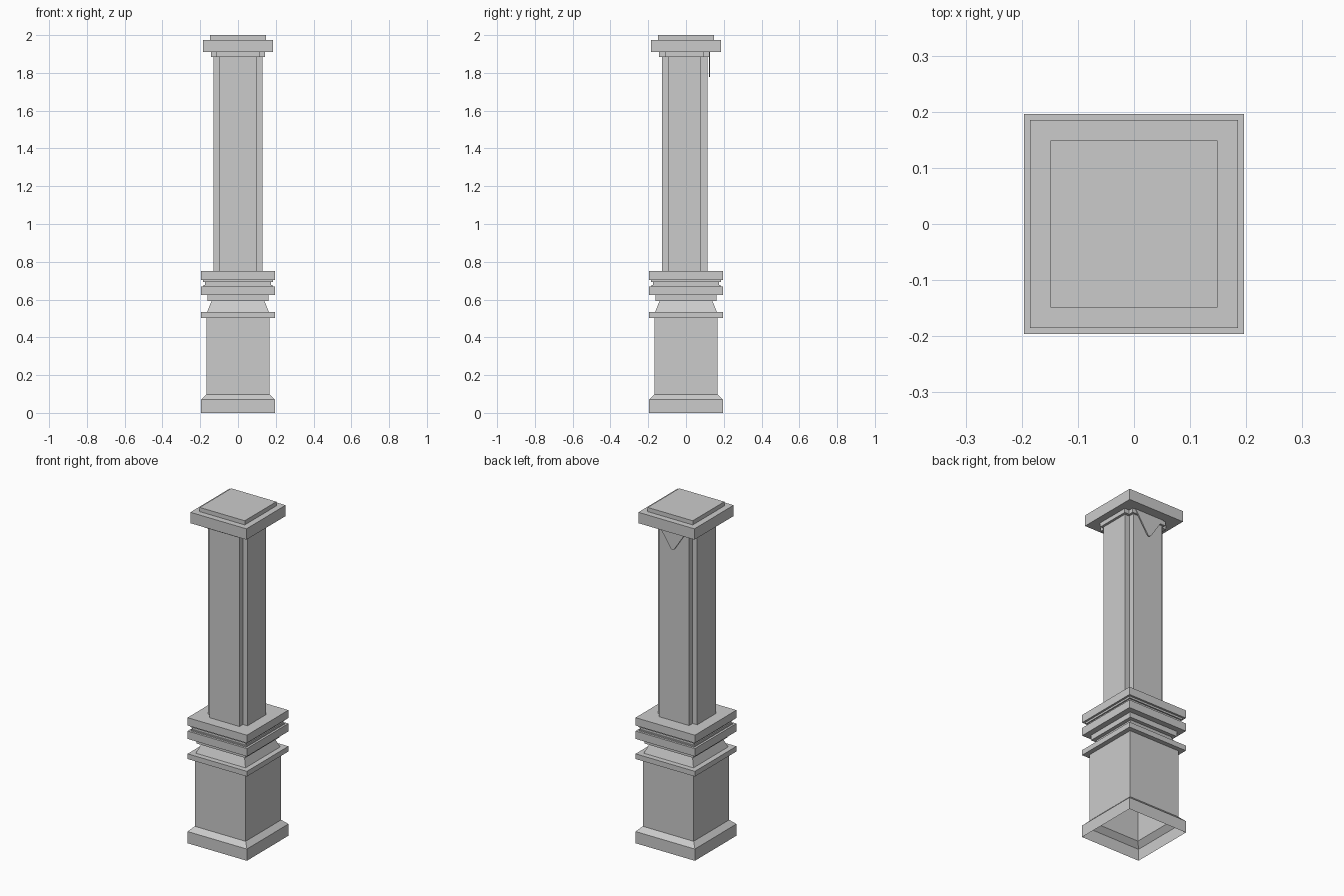
import bpy, bmesh

cube = bpy.data.objects.get("Cube")
if cube:
    bpy.data.objects.remove(cube)

stone = bpy.data.materials.new("grey stone")
stone.use_nodes = True
GREY = (0.6, 0.6, 0.6, 1)
stone.diffuse_color = GREY
stone.node_tree.nodes["Principled BSDF"].inputs["Base Color"].default_value = GREY


def finish(bm, name):
    bmesh.ops.recalc_face_normals(bm, faces=bm.faces)
    mesh = bpy.data.meshes.new(name)
    bm.to_mesh(mesh)
    bm.free()
    mesh.materials.append(stone)
    obj = bpy.data.objects.new(name, mesh)
    bpy.context.collection.objects.link(obj)
    return obj


def loft(name, loops, close_bottom=True):
    """Skin a stack of closed outlines and cap the ends."""
    bm = bmesh.new()
    rings = [[bm.verts.new(p) for p in loop] for loop in loops]
    n = len(rings[0])
    for low, high in zip(rings, rings[1:]):
        for i in range(n):
            j = (i + 1) % n
            bm.faces.new((low[i], low[j], high[j], high[i]))
    bm.faces.new(rings[-1])
    if close_bottom:
        bm.faces.new(rings[0][::-1])
    return finish(bm, name)


def square(half, z):
    return [(-half, -half, z), (half, -half, z), (half, half, z), (-half, half, z)]


def cross(arm, core, front, core_front, core_back, back, z):
    """Square outline with a notch at each corner."""
    right = [(core, front), (core, core_front), (arm, core_front),
             (arm, core_back), (core, core_back), (core, back)]
    left = [(-x, y) for x, y in reversed(right)]
    return [(x, y, z) for x, y in right + left]


# Pedestal: hollow and open underneath, as (half width, height)
loft("pedestal", [square(h, z) for h, z in (
    (0.196, 0), (0.196, 0.07), (0.168, 0.098), (0.168, 0.503),
    (0.196, 0.503), (0.196, 0.534))], close_bottom=False)

# Flared neck and stacked mouldings
loft("neck", [square(0.164, 0.534), square(0.14, 0.592)])
loft("mouldings", [square(h, z) for h, z in (
    (0.162, 0.592), (0.162, 0.623), (0.196, 0.623), (0.196, 0.67),
    (0.183, 0.67), (0.183, 0.677), (0.176, 0.677), (0.176, 0.692),
    (0.184, 0.692), (0.184, 0.703), (0.196, 0.703), (0.196, 0.75))])

# Shaft and collar with notched corners
loft("shaft", [cross(0.13, 0.1, -0.128, -0.096, 0.08, 0.113, z) for z in (0.75, 1.9)])
loft("collar", [cross(0.144, 0.113, -0.143, -0.108, 0.095, 0.124, z) for z in (1.885, 1.91)])

# Cap with a raised slab on top
loft("cap", [square(h, z) for h, z in (
    (0.185, 1.91), (0.185, 1.975), (0.149, 1.975), (0.149, 2.0))])

# Thin pointed pendant hanging on the back
loft("back_pendant", [[(-0.095, y, 1.91), (-0.012, y, 1.785), (0, y, 1.777),
                       (0.012, y, 1.785), (0.095, y, 1.91)] for y in (0.121, 0.128)])
